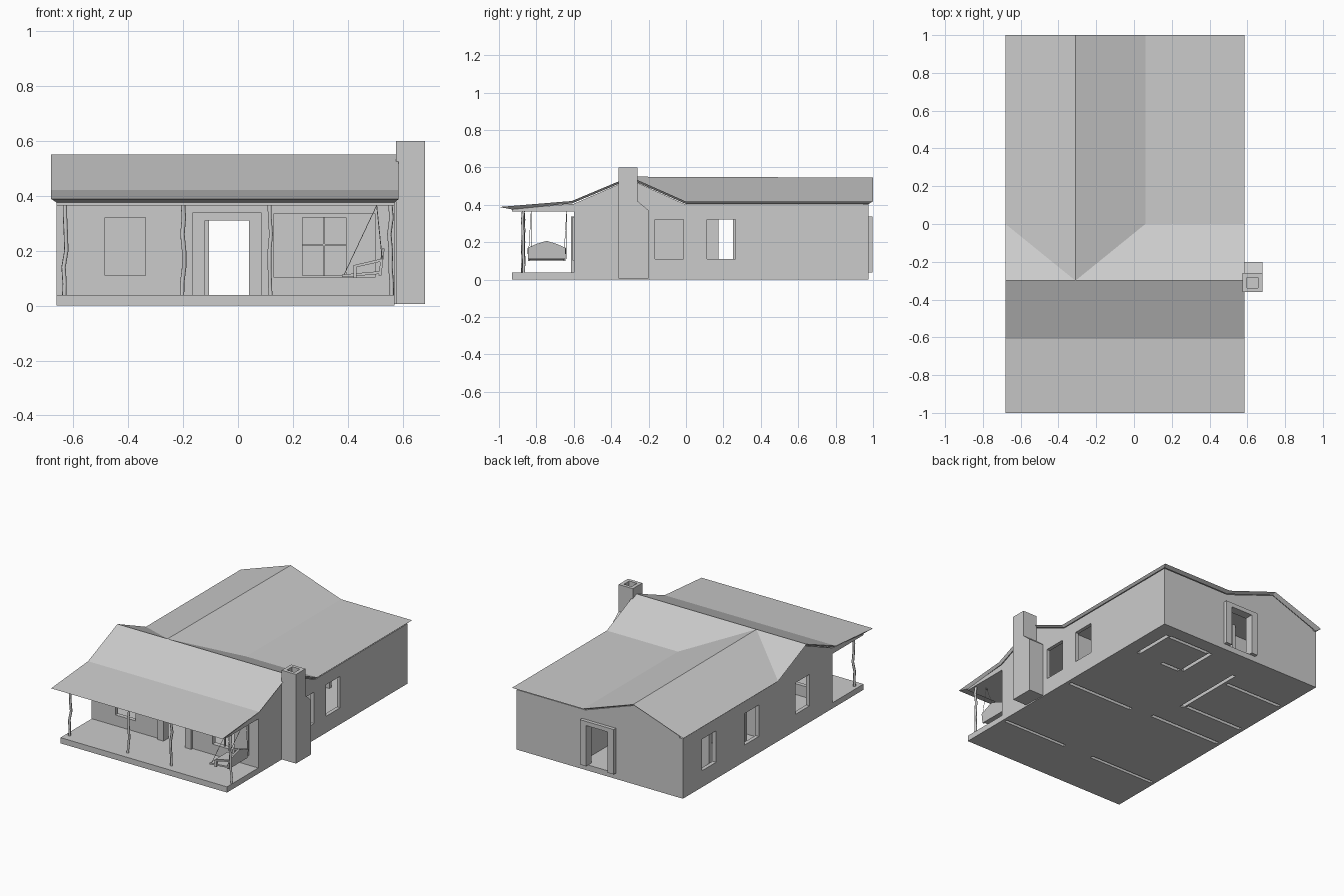
import bpy, bmesh, random

if "Cube" in bpy.data.objects:
    bpy.data.objects.remove(bpy.data.objects["Cube"])

random.seed(4)


def mesh_obj(name, verts, faces):
    me = bpy.data.meshes.new(name)
    me.from_pydata(verts, [], faces)
    bm = bmesh.new()
    bm.from_mesh(me)
    bmesh.ops.recalc_face_normals(bm, faces=bm.faces)
    bm.to_mesh(me)
    bm.free()
    ob = bpy.data.objects.new(name, me)
    bpy.context.collection.objects.link(ob)
    return ob


def prism(name, pts, axis, a, b):
    """Extrude a profile: axis 'x' takes (y, z) points, axis 'y' takes (x, z) points."""
    put = (lambda p, t: (t, p[0], p[1])) if axis == 'x' else (lambda p, t: (p[0], t, p[1]))
    n = len(pts)
    verts = [put(p, t) for t in (a, b) for p in pts]
    faces = [tuple(range(n)), tuple(range(n, 2 * n))]
    faces += [(i, (i + 1) % n, n + (i + 1) % n, n + i) for i in range(n)]
    return mesh_obj(name, verts, faces)


def box(name, x0, x1, y0, y1, z0, z1):
    return prism(name, [(x0, z0), (x1, z0), (x1, z1), (x0, z1)], 'y', y0, y1)


def cut(ob, *bounds):
    c = box("cutter", *bounds)
    c.hide_render = True
    m = ob.modifiers.new("opening", 'BOOLEAN')
    m.operation, m.solver, m.object = 'DIFFERENCE', 'EXACT', c
    bpy.context.view_layer.objects.active = ob
    bpy.ops.object.modifier_apply(modifier=m.name)
    bpy.data.objects.remove(c)


def rod(name, pts, r):
    cu = bpy.data.curves.new(name, 'CURVE')
    cu.dimensions = '3D'
    cu.bevel_depth, cu.bevel_resolution, cu.use_fill_caps = r, 1, True
    s = cu.splines.new('POLY')
    s.points.add(len(pts) - 1)
    for p, co in zip(s.points, pts):
        p.co = (*co, 1)
    ob = bpy.data.objects.new(name, cu)
    bpy.context.collection.objects.link(ob)
    return ob


FLOOR, CEIL, T = .038, .365, .012

# Interior partitions and front wall footprints (x0, x1, y0, y1)
rooms = [(.05, .545, .03 - T, .03 + T), (-.635, -.105, .05 - T, .05 + T),
         (-.176 - T, -.176 + T, .25, .76), (-.635, -.2, .275 - T, .275 + T),
         (-.635, -.21, .65 - T, .65 + T), (.448, .472, .59, .875),
         (.13, .44, .86, .884), (.1, .124, .6, .875), (.13, .27, .578, .602)]
for i, r in enumerate(rooms):
    box(f"partition_{i + 1}", *r, FLOOR, CEIL)

# Floor slab under house and porch, slotted below the walls
slab = box("floor_slab", -.66, .57, -.93, .975, 0, FLOOR)
for r in rooms + [(-.64, -.146, -.597, -.575), (.072, .55, -.597, -.575)]:
    cut(slab, *r, -.05, FLOOR - .004)

# Side walls with gable bump, and their windows
side = [(-.6, FLOOR), (.975, FLOOR), (.975, .40), (0, .40), (-.3, .535), (-.6, .405),
        (-.93, .378), (-.93, CEIL), (-.6, CEIL)]
left = prism("left_wall", side, 'x', -.66, -.635)
right = prism("right_wall", side, 'x', .545, .57)
for y in (-.36, .175, .625):
    cut(left, -.7, -.6, y, y + .15, .11, .32)
for y in (-.165, .112):
    cut(right, .5, .6, y, y + .152, .11, .32)

# Front wall with door and two windows, back wall with gable and door
front = box("front_wall", -.635, .545, -.6, -.572, FLOOR, CEIL)
back = prism("back_wall", [(-.635, FLOOR), (.545, FLOOR), (.545, .40), (.06, .40),
                           (-.31, .53), (-.635, .41)], 'y', .948, .975)
cut(front, -.146, .072, -.7, -.5, .0, .325)
cut(back, -.146, .072, .9, 1.05, .0, .325)
cut(front, -.485, -.337, -.7, -.5, .11, .32)
cut(front, .235, .393, -.7, -.5, .11, .32)

# Door frames
frame = [(-.165, FLOOR), (-.165, .338), (.085, .338), (.085, FLOOR),
         (.04, FLOOR), (.04, .31), (-.12, .31), (-.12, FLOOR)]
prism("front_door_frame", frame, 'y', -.615, -.56)
prism("back_door_frame", frame, 'y', .94, .998)

# Window bars and the thin surround of the porch window
box("window_mullion", .31, .317, -.59, -.58, .11, .32)
box("window_transom", .235, .393, -.59, -.58, .218, .225)
surround = box("window_surround", .13, .5, -.606, -.599, .102, .335)
cut(surround, .235, .393, -.7, -.5, .11, .32)

# Flat ceiling over rooms and porch, with a low front fascia
mesh_obj("ceiling", [(-.66, -.93, CEIL), (.57, -.93, CEIL), (.57, .975, CEIL), (-.66, .975, CEIL)],
         [(3, 2, 1, 0)])
box("porch_fascia", -.635, .545, -.93, -.915, CEIL, .378)

# Roof: cross gable with porch skirt, flat rear right side, soffit tucked in to the walls
L, R = -.68, .585
rv = [(L, -1, .388), (R, -1, .388), (L, -.61, .42), (R, -.61, .42),
      (L, -.3, .55), (-.31, -.3, .55), (R, -.3, .55),
      (L, 0, .417), (.06, 0, .417), (R, 0, .417),
      (L, 1, .417), (-.31, 1, .545), (.06, 1, .417), (R, 1, .417)]
rf = [(0, 1, 3, 2), (2, 3, 6, 5, 4), (4, 5, 7), (5, 6, 9, 8),
      (7, 5, 11, 10), (5, 8, 12, 11), (8, 9, 13, 12)]
rim = [0, 1, 3, 6, 9, 13, 12, 11, 10, 7, 4, 2]
n = len(rv)
for i in rim:
    x, y, z = rv[i]
    rv.append((min(max(x, -.66), .57), min(max(y, -.93), .975), z - .013))
k = len(rim)
rf += [(rim[i], rim[(i + 1) % k], n + (i + 1) % k, n + i) for i in range(k)]
roof = mesh_obj("roof", rv, rf)
if roof.data.polygons[0].normal.z < 0:
    roof.data.flip_normals()

# Crooked log posts
for i, x in enumerate((-.63, -.2, .115, .555)):
    pts = [(x + random.uniform(-.006, .006), -.87 + random.uniform(-.005, .005), z)
           for z in (.02, .08, .14, .2, .26, .32)] + [(x, -.87, CEIL)]
    rod(f"porch_post_{i + 1}", pts, .008)

# Chimney with shouldered base and hollow flue
chimney = box("chimney", .575, .68, -.36, -.26, .005, .6)
cut(chimney, .598, .656, -.338, -.282, .45, .7)
prism("chimney_base", [(-.28, .005), (-.2, .005), (-.2, .37), (-.26, .42), (-.28, .42)], 'x', .57, .68)

# Porch swing facing left, hung on ropes
prism("swing_seat", [(.378, .103), (.515, .115), (.515, .125), (.378, .113)], 'y', -.84, -.65)
swing_back = prism("swing_back", [(-.845, .11), (-.645, .11), (-.645, .17), (-.69, .19), (-.745, .207),
                                  (-.80, .19), (-.845, .17)], 'x', .512, .522)
for v in swing_back.data.vertices:
    v.co.x += (v.co.z - .11) * .12
for side_name, y in (("front", -.84), ("rear", -.65)):
    prism(f"swing_arm_{side_name}", [(.42, .137), (.52, .16), (.52, .17), (.42, .147)], 'y', y - .008, y + .008)
    prism(f"swing_arm_post_{side_name}", [(.42, .1), (.432, .1), (.432, .145), (.42, .145)],
          'y', y - .006, y + .006)
    rod(f"swing_rope_front_{side_name}", [(.385, y + .012, .11), (.505, y + .012, CEIL)], .0015)
    rod(f"swing_rope_back_{side_name}", [(.525, y, .17), (.505, y + .012, CEIL)], .0015)
